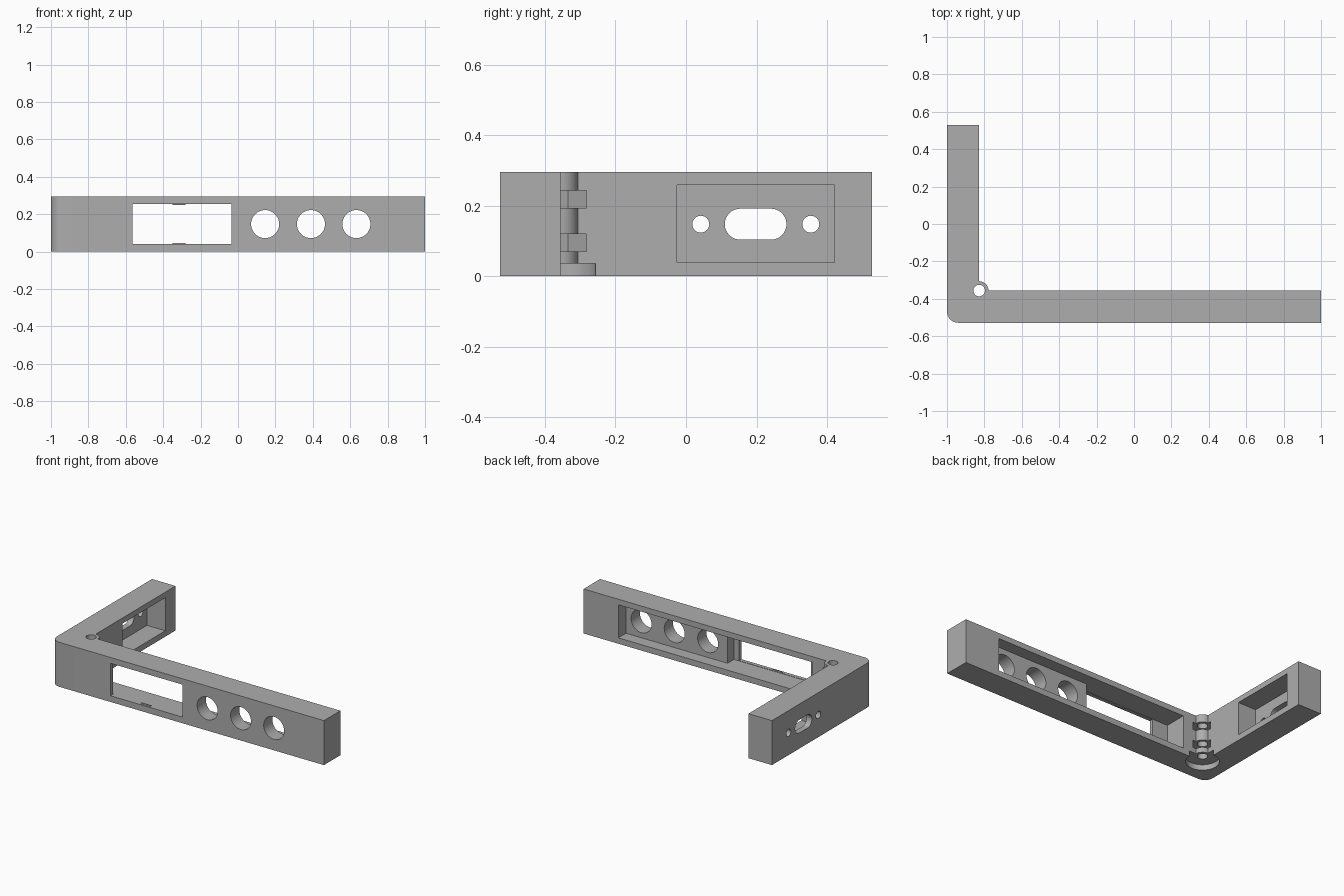
import bpy, bmesh
from math import sin, cos, radians
from mathutils import Vector

if "Cube" in bpy.data.objects:
    bpy.data.objects.remove(bpy.data.objects["Cube"], do_unlink=True)

grey = bpy.data.materials.new("plain_grey")
grey.use_nodes = True
colour = (0.42, 0.42, 0.42, 1)
grey.diffuse_color = colour
grey.node_tree.nodes["Principled BSDF"].inputs["Base Color"].default_value = colour

# Overall sizes
HALF, FRONT, BACK, HEIGHT = 1.0, -0.528, 0.528, 0.295
PIN = (-0.828, -0.356)
MID = HEIGHT / 2
LOW, HIGH = 0.039, 0.258


def arc(centre, r, a0, a1, n):
    """Points on an arc, both ends included."""
    angles = [radians(a0 + (a1 - a0) * i / n) for i in range(n + 1)]
    return [(centre[0] + r * cos(a), centre[1] + r * sin(a)) for a in angles]


def circle(centre, r, n=48, start=0):
    return arc(centre, r, start, start + 360, n)[:-1]


def rect(u0, u1, v0, v1):
    return [(u0, v0), (u1, v0), (u1, v1), (u0, v1)]


def prism(name, profile, axis, lo, hi):
    """Extrude a 2D profile along the named axis."""
    place = {"x": lambda u, v, w: (w, u, v),
             "y": lambda u, v, w: (u, w, v),
             "z": lambda u, v, w: (u, v, w)}[axis]
    bm = bmesh.new()
    face = bm.faces.new([bm.verts.new(place(u, v, lo)) for u, v in profile])
    ext = bmesh.ops.extrude_face_region(bm, geom=[face])
    moved = [g for g in ext["geom"] if isinstance(g, bmesh.types.BMVert)]
    bmesh.ops.translate(bm, verts=moved, vec=Vector(place(0, 0, hi - lo)))
    bmesh.ops.recalc_face_normals(bm, faces=bm.faces)
    mesh = bpy.data.meshes.new(name)
    bm.to_mesh(mesh)
    bm.free()
    mesh.materials.append(grey)
    obj = bpy.data.objects.new(name, mesh)
    bpy.context.collection.objects.link(obj)
    return obj


# L-shaped body with a rounded outer corner and a hinge barrel in the inner one
outline = [(HALF, FRONT), (HALF, PIN[1])]
outline += arc(PIN, 0.05, 0, 90, 12)
outline += [(PIN[0], BACK), (-HALF, BACK)]
outline += arc((-HALF + 0.06, FRONT + 0.06), 0.06, 180, 270, 12)
body = prism("corner_frame", outline, "z", 0, HEIGHT)

# Pin bore, bottom counterbore and the two hexagonal nut traps
cutters = [
    prism("pin_bore", circle(PIN, 0.031), "z", -0.1, 0.4),
    prism("counterbore", circle(PIN, 0.1), "z", -0.1, 0.036),
]
for z in (0.07, 0.193):
    cutters.append(prism("nut_trap", circle(PIN, 0.083, 6, 45), "z", z, z + 0.05))

# Stepped pocket in the back of the long bar
floor, step = FRONT + 0.025, PIN[1] - 0.08
pocket = [(-0.68, -0.3), (-0.68, floor), (0, floor),
          (0, step), (0.745, step), (0.745, -0.3)]
cutters.append(prism("bar_pocket", pocket, "z", LOW, HIGH))

# Window and three round holes through the front
cutters.append(prism("window", rect(-0.565, -0.036, LOW + 0.002, HIGH - 0.002),
                     "y", -0.6, -0.4))
for x in (0.145, 0.39, 0.633):
    cutters.append(prism("round_hole", circle((x, MID), 0.075), "y", -0.6, -0.4))

# Pocket in the short arm, with its rounded slot and two screw holes
cutters.append(prism("arm_pocket", rect(-0.026, 0.421, LOW, HIGH), "x", -0.962, -0.7))
slot = arc((0.241, MID), 0.044, -90, 90, 16) + arc((0.154, MID), 0.044, 90, 270, 16)
cutters.append(prism("arm_slot", slot, "x", -1.1, -0.9))
for y in (0.042, 0.354):
    cutters.append(prism("screw_hole", circle((y, MID), 0.024, 32), "x", -1.1, -0.9))

# Cut everything out of the body
bpy.context.view_layer.objects.active = body
for cutter in cutters:
    mod = body.modifiers.new(cutter.name, "BOOLEAN")
    mod.operation, mod.solver, mod.object = "DIFFERENCE", "EXACT", cutter
    bpy.ops.object.modifier_apply(modifier=mod.name)
for cutter in cutters:
    bpy.data.objects.remove(cutter, do_unlink=True)

bpy.ops.object.select_all(action="DESELECT")
body.select_set(True)
bpy.ops.object.shade_smooth_by_angle(angle=radians(30))

# Small snap ridges on the window's lower and upper edges
for name, edge, way in (("lower_catch", LOW, 1), ("upper_catch", HIGH, -1)):
    ridge = [(-0.519, edge - 0.004 * way), (-0.504, edge - 0.004 * way),
             (-0.508, edge + 0.008 * way), (-0.515, edge + 0.008 * way)]
    prism(name, ridge, "x", -0.35, -0.28)
